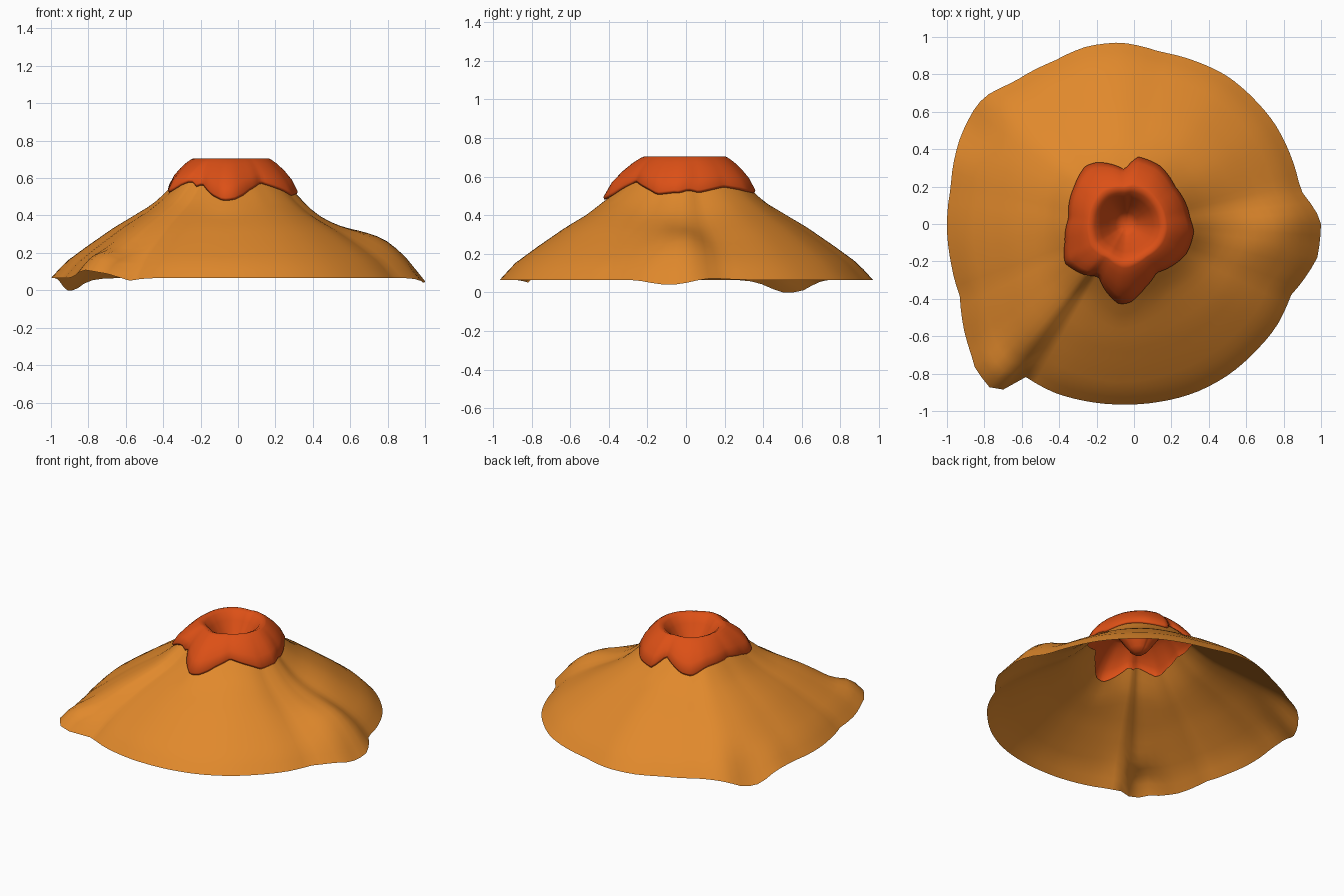
import bpy, bmesh, math

if "Cube" in bpy.data.objects:
    bpy.data.objects.remove(bpy.data.objects["Cube"])

CX, CY, N = -0.04, 0.0, 108

# Top-view outlines of the mountain foot and of the lava edge
FOOT = [(1, .02), (.98, -.18), (.84, -.38), (.76, -.55), (.65, -.68), (.5, -.81), (.33, -.9),
        (.14, -.95), (-.04, -.965), (-.24, -.95), (-.43, -.9), (-.59, -.81), (-.74, -.91),
        (-.85, -.77), (-.87, -.7), (-.93, -.39), (-.98, -.2), (-1, 0), (-.98, .19), (-.93, .46),
        (-.85, .62), (-.8, .68), (-.64, .76), (-.43, .87), (-.25, .95), (-.07, .97), (.14, .92),
        (.33, .87), (.5, .79), (.64, .67), (.75, .54), (.84, .36), (.89, .18)]
LAVA = [(.02, .36), (.14, .31), (.22, .2), (.3, .03), (.32, -.04), (.28, -.16), (.21, -.22),
        (.12, -.26), (.06, -.34), (-.02, -.42), (-.08, -.43), (-.15, -.36), (-.19, -.28),
        (-.27, -.27), (-.37, -.21), (-.37, -.1), (-.35, .03), (-.32, .2), (-.26, .31),
        (-.2, .33), (-.12, .32), (-.05, .29)]
# Slope: share of foot radius, height
SLOPE = [(.25, .6), (.3, .56), (.4, .48), (.52, .41), (.65, .335), (.8, .235), (.92, .15), (1, .065)]
# Lumps: x, y, width, height
LUMPS = [(.47, -.02, .16, -.05), (.8, -.02, .12, .04), (-.77, -.8, .09, .05),
         (-.9, .54, .1, -.075), (1, -.08, .1, -.035), (-.58, -.76, .06, -.03)]


def interp(table, x):
    for (x0, y0), (x1, y1) in zip(table, table[1:]):
        if x <= x1:
            return y0 + (y1 - y0) * (x - x0) / (x1 - x0)
    return table[-1][1]


def polar(outline):
    """Radius at N even angles around the crater axis."""
    p = sorted((math.atan2(y - CY, x - CX), math.hypot(x - CX, y - CY)) for x, y in outline)
    tau = 2 * math.pi
    p = [(p[-1][0] - tau, p[-1][1])] + p + [(p[0][0] + tau, p[0][1])]
    return [interp(p, -math.pi + tau * i / N) for i in range(N)]


def place(i, r):
    a = -math.pi + 2 * math.pi * i / N
    return CX + r * math.cos(a), CY + r * math.sin(a)


def ground(i, r):
    """Mountain height at angle i and radius r."""
    x, y = place(i, r)
    z = interp(SLOPE, r / foot[i])
    for lx, ly, w, h in LUMPS:
        z += h * math.exp(-((x - lx) ** 2 + (y - ly) ** 2) / (2 * w * w))
    return max(z, 0)


def surface(name, rings, color, cap=False):
    """Loft rings of (radius, height) pairs, outermost first."""
    bm = bmesh.new()
    loops = [[bm.verts.new((*place(i, r), z)) for i, (r, z) in enumerate(ring)] for ring in rings]
    for a, b in zip(loops, loops[1:]):
        for i in range(N):
            j = (i + 1) % N
            bm.faces.new((a[i], a[j], b[j], b[i]))
    if cap:
        bm.faces.new(loops[-1])
    me = bpy.data.meshes.new(name)
    bm.to_mesh(me)
    bm.free()
    ob = bpy.data.objects.new(name, me)
    bpy.context.collection.objects.link(ob)
    mat = bpy.data.materials.new(name + "_color")
    mat.diffuse_color = color
    mat.use_nodes = True
    mat.node_tree.nodes["Principled BSDF"].inputs["Base Color"].default_value = mat.diffuse_color
    me.materials.append(mat)
    for p in me.polygons:
        p.use_smooth = True
    return ob


foot, lip = polar(FOOT), polar(LAVA)

# Mountain: open shell from the foot up to just under the lava edge
rings = []
for k in range(15):
    s = k / 14
    ring = []
    for i in range(N):
        r = foot[i] + (lip[i] * .94 - foot[i]) * s
        ring.append((r, ground(i, r) + .02 * max(0, s - .8) / .2))
    rings.append(ring)
surface("mountain", rings, (.75, .25, .025, 1))

# Lava: tucked edge, rounded drip lip, raised rim, sunken crater
edge = [ground(i, lip[i]) for i in range(N)]
rim = [.2 + .15 * (r - .33) for r in lip]
rings = [[(lip[i] * .94, ground(i, lip[i] * .94) + .02) for i in range(N)],
         [(lip[i] * .985, edge[i] + .025) for i in range(N)],
         [(lip[i], edge[i] + .04) for i in range(N)]]
for s, lift in [(.2, .35), (.45, .62), (.7, .83), (.9, .96)]:
    rings.append([(lip[i] + (rim[i] - lip[i]) * s,
                   edge[i] + .04 + (.665 - edge[i]) * lift) for i in range(N)])
for r, z in [(1, .705), (.85, .69), (.7, .645), (.5, .585), (.3, .53), (.15, .505)]:
    rings.append([(rim[i] * r, z) for i in range(N)])
surface("lava", rings, (.72, .08, .008, 1), cap=True)
